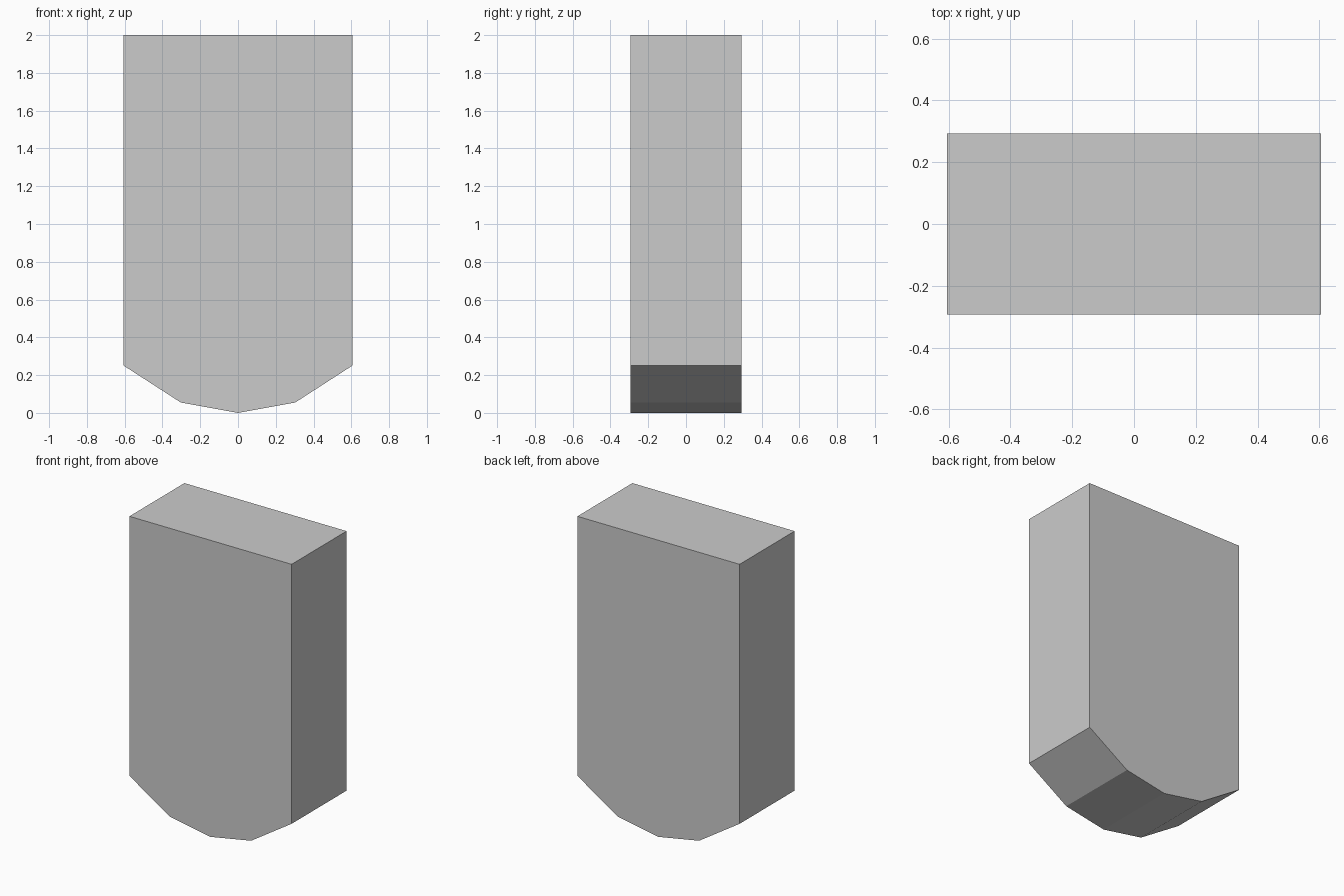
import bpy
import bmesh

if "Cube" in bpy.data.objects:
    bpy.data.objects.remove(bpy.data.objects["Cube"])

HALF_DEPTH = 0.293

# Front outline: right half from bottom tip to top corner, then mirrored
right = [(0, 0), (0.303, 0.055), (0.605, 0.25), (0.605, 2.0)]
outline = right + [(-x, z) for x, z in reversed(right[1:])]

# Slab: outline extruded from front to back
bm = bmesh.new()
front = bm.faces.new([bm.verts.new((x, -HALF_DEPTH, z)) for x, z in outline])
result = bmesh.ops.extrude_face_region(bm, geom=[front], use_keep_orig=True)
moved = [v for v in result["geom"] if isinstance(v, bmesh.types.BMVert)]
bmesh.ops.translate(bm, verts=moved, vec=(0, 2 * HALF_DEPTH, 0))
bmesh.ops.recalc_face_normals(bm, faces=bm.faces[:])

mesh = bpy.data.meshes.new("rounded_slab")
bm.to_mesh(mesh)
bm.free()
slab = bpy.data.objects.new("rounded_slab", mesh)
bpy.context.collection.objects.link(slab)
